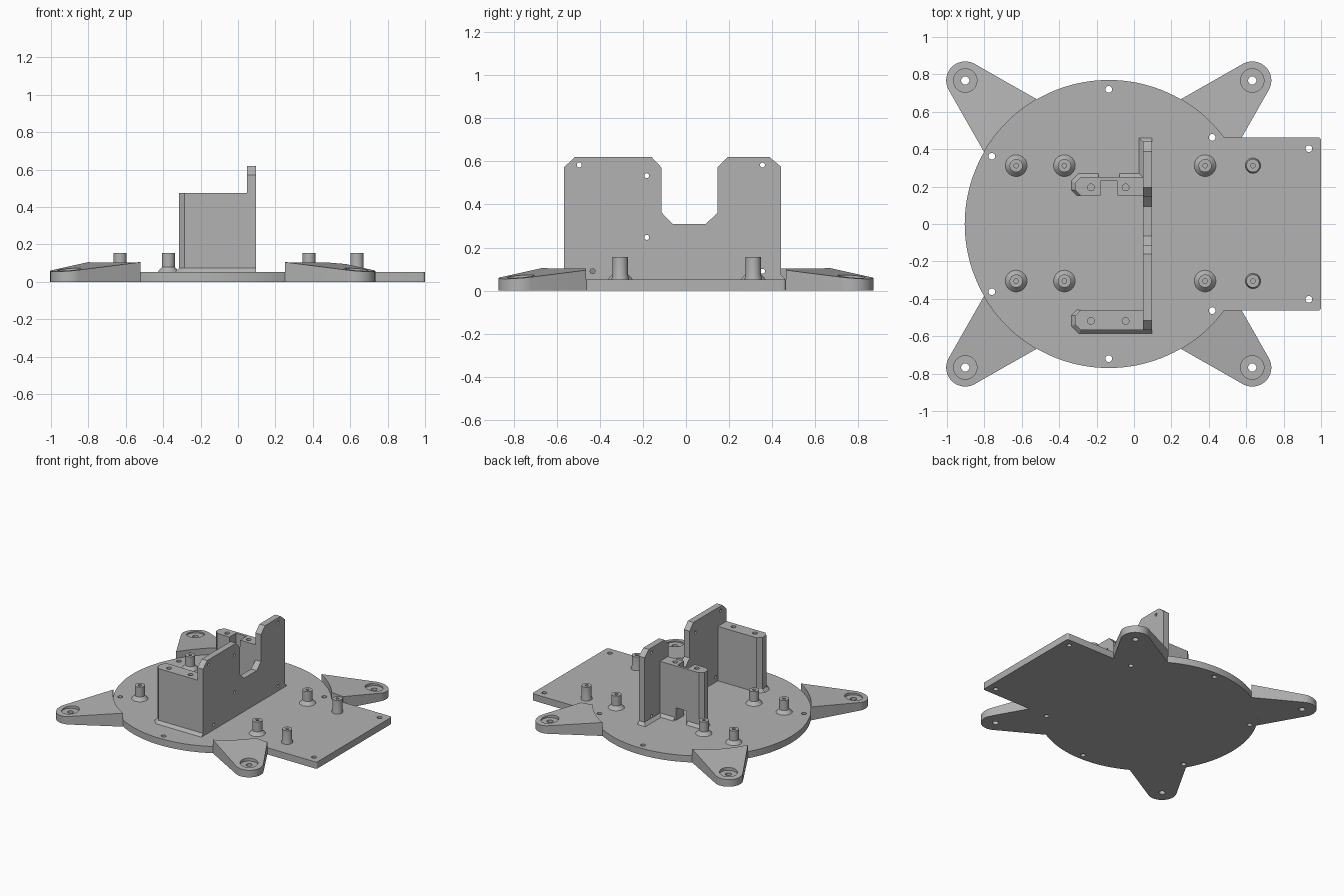
import bpy, bmesh, math
from math import sin, cos, radians
from mathutils import Vector, Matrix

if "Cube" in bpy.data.objects:
    bpy.data.objects.remove(bpy.data.objects["Cube"])

grey = bpy.data.materials.new("light_grey_plastic")
grey.use_nodes = True
colour = (0.45, 0.45, 0.45, 1)
grey.diffuse_color = colour
grey.node_tree.nodes["Principled BSDF"].inputs["Base Color"].default_value = colour

CX, R, T = -0.135, 0.77, 0.052      # disc centre, disc radius, base thickness
HALF_W = 0.463                      # half width of the extension plate
PLATE_X = (0.048, 0.096)            # upright plate faces
ARM_TOP = 0.475


def make(name, bm):
    bmesh.ops.recalc_face_normals(bm, faces=bm.faces)
    me = bpy.data.meshes.new(name)
    bm.to_mesh(me)
    bm.free()
    me.materials.append(grey)
    ob = bpy.data.objects.new(name, me)
    bpy.context.collection.objects.link(ob)
    return ob


def loft(bm, low, high):
    """Closed solid between two loops of 3D points."""
    a = [bm.verts.new(p) for p in low]
    b = [bm.verts.new(p) for p in high]
    bm.faces.new(a[::-1])
    bm.faces.new(b)
    for i in range(len(a)):
        j = (i + 1) % len(a)
        bm.faces.new((a[i], a[j], b[j], b[i]))


def prism(name, pts, lo, hi):
    bm = bmesh.new()
    loft(bm, [(x, y, lo) for x, y in pts], [(x, y, hi) for x, y in pts])
    return make(name, bm)


def arc(cx, cy, r, start, end, n):
    steps = [radians(start + (end - start) * i / n) for i in range(n + 1)]
    return [(cx + r * cos(t), cy + r * sin(t)) for t in steps]


def add_box(bm, lo, hi):
    lo, hi = Vector(lo), Vector(hi)
    m = Matrix.Translation((lo + hi) / 2) @ Matrix.Diagonal((*(hi - lo), 1))
    bmesh.ops.create_cube(bm, size=1, matrix=m)


def add_rod(bm, centre, r, depth, along_x=False):
    m = Matrix.Translation(centre)
    if along_x:
        m = m @ Matrix.Rotation(radians(90), 4, 'Y')
    bmesh.ops.create_cone(bm, cap_ends=True, segments=24, radius1=r, radius2=r,
                          depth=depth, matrix=m)


def cut(ob, bm):
    """Subtract the cutter solids and bake the result."""
    tool = make("cutter", bm)
    tool.hide_render = True
    mod = ob.modifiers.new("cut", 'BOOLEAN')
    mod.operation, mod.solver, mod.object = 'DIFFERENCE', 'EXACT', tool
    deps = bpy.context.evaluated_depsgraph_get()
    baked = bpy.data.meshes.new_from_object(ob.evaluated_get(deps))
    ob.modifiers.clear()
    ob.data = baked
    bpy.data.objects.remove(tool)


parts = []

# Round base with its rectangular extension
edge = math.degrees(math.asin(HALF_W / R))
outline = arc(CX, 0, R, edge, 360 - edge, 110)
outline += arc(0.985, -HALF_W + 0.015, 0.015, -90, 0, 4)
outline += arc(0.985, HALF_W - 0.015, 0.015, 0, 90, 4)
base = prism("base_plate", outline, 0, T)
holes = bmesh.new()
for x, y in ((CX, 0.72), (-0.76, 0.362), (0.418, 0.463 - 0.025 + 0.025), (0.935, 0.403)):
    for s in (1, -1):
        add_rod(holes, (x, s * y, T / 2), 0.018, 0.2)
cut(base, holes)
parts.append(base)


# Four sloping feet with counterbored screw holes
def foot(name, angle):
    reach, half = 1.085, 15
    local = arc(reach, 0, 0.102, -74.4, 74.4, 24) + arc(0, 0, R, half, -half, 12)
    c, s = cos(radians(angle)), sin(radians(angle))
    inner = R * cos(radians(half))

    def place(u, v, z):
        return (CX + u * c - v * s, u * s + v * c, z)

    bm = bmesh.new()
    loft(bm, [place(u, v, 0) for u, v in local],
         [place(u, v, 0.105 - 0.114 * (u - inner)) for u, v in local])
    # trim against the side of the extension plate
    side = 1 if s > 0 else -1
    if c > 0:
        geom = bm.verts[:] + bm.edges[:] + bm.faces[:]
        got = bmesh.ops.bisect_plane(bm, geom=geom, plane_co=(0, side * HALF_W, 0),
                                     plane_no=(0, -side, 0), clear_outer=True)
        rim = [e for e in got["geom_cut"] if isinstance(e, bmesh.types.BMEdge)]
        bmesh.ops.holes_fill(bm, edges=rim)
    ob = make(name, bm)
    for radius, mid, depth in ((0.063, 0.15, 0.2), (0.022, 0, 0.3)):
        tool = bmesh.new()
        add_rod(tool, place(reach, 0, mid), radius, depth)
        cut(ob, tool)
    parts.append(ob)


for label, a in (("back_left", 45), ("back_right", 135),
                 ("front_right", 225), ("front_left", 315)):
    foot("foot_" + label, a)


# Hollow-topped standoffs with flared bases
def standoff(name, x, y, flare):
    profile = [(0.012, 0.1), (0.012, 0.155), (0.035, 0.155),
               (0.035, 0.078), (flare, T), (flare, T - 0.01)]
    n = 32
    bm = bmesh.new()
    rings = [[bm.verts.new((px, py, z)) for px, py in arc(x, y, r, 0, 360 - 360 / n, n - 1)]
             for r, z in profile]
    for a, b in zip(rings, rings[1:]):
        for i in range(n):
            j = (i + 1) % n
            bm.faces.new((a[i], a[j], b[j], b[i]))
    bm.faces.new(rings[0])
    bm.faces.new(rings[-1])
    parts.append(make(name, bm))


for i, (x, flare) in enumerate(((-0.63, 0.058), (-0.372, 0.058), (0.38, 0.058), (0.636, 0.041))):
    for label, y in (("back", 0.312), ("front", -0.305)):
        standoff(f"standoff_{label}_{i + 1}", x, y, flare)

# Upright plate with a U-shaped opening
shape = [(-0.566, T), (0.44, T), (0.44, 0.575), (0.387, 0.62), (0.195, 0.62), (0.145, 0.57),
         (0.145, 0.36), (0.093, 0.31), (-0.063, 0.31), (-0.113, 0.362), (-0.113, 0.57),
         (-0.16, 0.62), (-0.515, 0.62), (-0.566, 0.572)]
bm = bmesh.new()
loft(bm, *[[(x, y, z) for y, z in shape] for x in PLATE_X])
upright = make("upright_plate", bm)
holes = bmesh.new()
for y, z in ((-0.495, 0.583), (0.355, 0.583), (-0.182, 0.533),
             (-0.182, 0.247), (-0.433, 0.09), (0.355, 0.09)):
    add_rod(holes, (0.072, y, z), 0.0115, 0.2, along_x=True)
cut(upright, holes)
parts.append(upright)


# Side arms with chamfered ends and screw holes in the top
def arm(name, y0, y1):
    pts = [(PLATE_X[0], y0), (PLATE_X[0], y1), (-0.285, y1), (-0.315, y1 - 0.03),
           (-0.315, y0 + 0.03), (-0.285, y0)]
    ob = prism(name, pts, T, ARM_TOP)
    tool = bmesh.new()
    for x in (-0.23, -0.045):
        add_rod(tool, (x, (y0 + y1) / 2 - 0.005, ARM_TOP), 0.018, 0.14)
    cut(ob, tool)
    parts.append(ob)
    return ob


arm("front_arm", -0.566, -0.46)
back_arm = arm("back_arm", 0.152, 0.25)
for lo, hi in (((-0.18, 0.1, 0), (-0.088, 0.23, 0.6)), ((-0.18, 0.1, 0), (-0.088, 0.3, 0.15))):
    tool = bmesh.new()
    add_box(tool, lo, hi)
    cut(back_arm, tool)


# Sloped skirts that join the bracket to the base
def skirt(name, low, high):
    bm = bmesh.new()
    loft(bm, [(x, y, T) for x, y in low], [(x, y, T + 0.022) for x, y in high])
    ob = make(name, bm)
    parts.append(ob)
    return ob


def arm_skirt(name, x_end, outer, inner):
    s = 1 if outer > inner else -1

    def ring(g):
        return [(x_end, outer + s * g), (-0.285 - g / 2, outer + s * g),
                (-0.315 - g, outer - s * (0.03 - g / 2)), (-0.315 - g, inner + s * 0.03),
                (-0.285 - g, inner), (x_end, inner)]
    return skirt(name, ring(0.02), ring(0))


arm_skirt("front_arm_skirt", PLATE_X[1], -0.566, -0.46)
back_skirt = arm_skirt("back_arm_skirt", PLATE_X[0], 0.25, 0.152)
tool = bmesh.new()
add_box(tool, (-0.19, 0.1, 0), (-0.078, 0.3, 0.2))
cut(back_skirt, tool)
x0, x1 = PLATE_X
skirt("upright_skirt", [(x0 - 0.021, 0.25), (x1, 0.25), (x1, 0.461), (x0 - 0.021, 0.461)],
      [(x0, 0.25), (x1, 0.25), (x1, 0.44), (x0, 0.44)])

# Smooth round walls, keep edges crisp
bpy.ops.object.select_all(action='DESELECT')
for ob in parts:
    ob.select_set(True)
bpy.context.view_layer.objects.active = base
bpy.ops.object.shade_smooth_by_angle(angle=radians(30))
